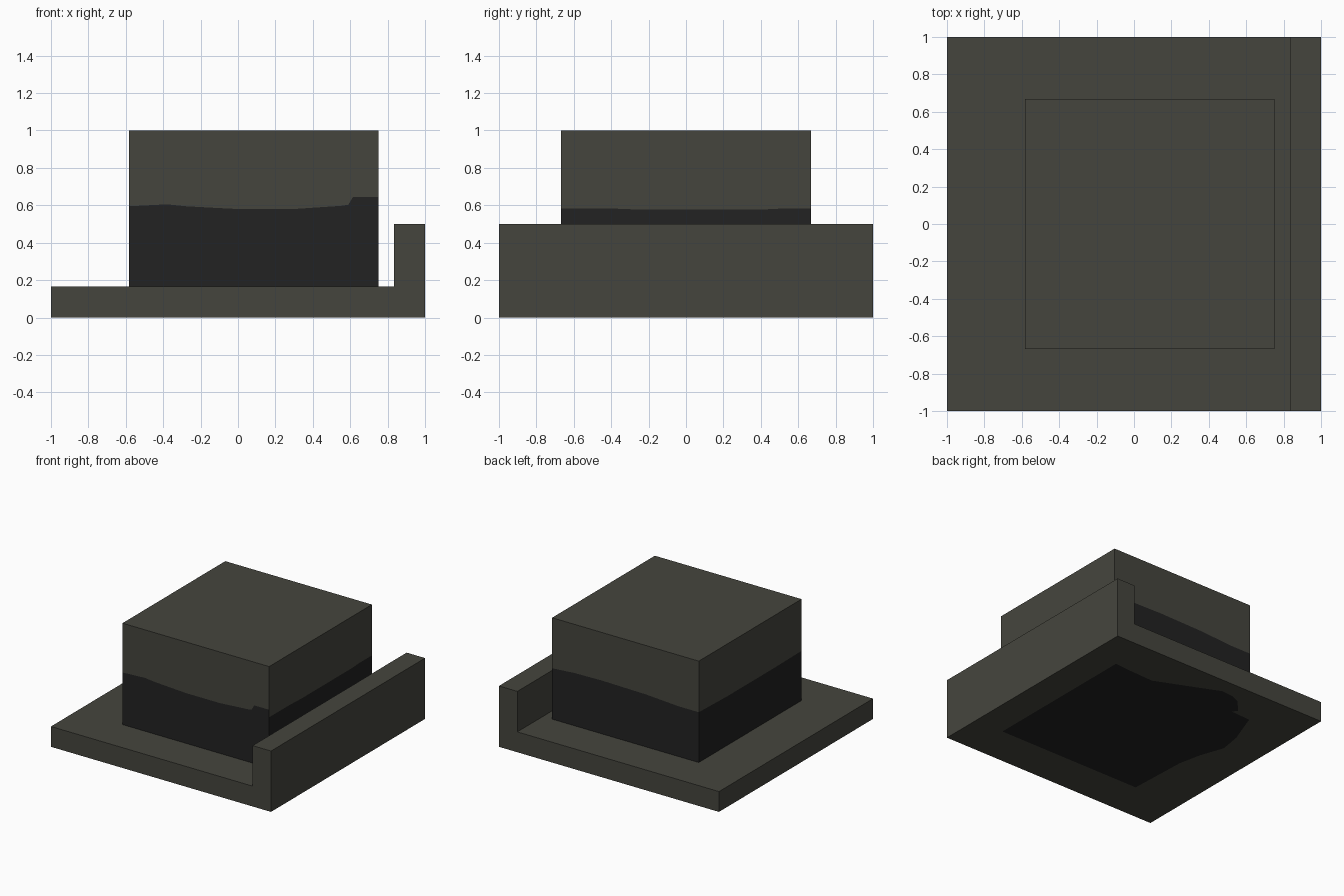
import bpy, bmesh

if "Cube" in bpy.data.objects:
    bpy.data.objects.remove(bpy.data.objects["Cube"])


def material(name, color):
    m = bpy.data.materials.new(name)
    m.diffuse_color = (*color, 1)
    m.use_nodes = True
    m.node_tree.nodes["Principled BSDF"].inputs["Base Color"].default_value = m.diffuse_color
    return m


GREY = material("warm_grey", (0.060, 0.060, 0.048))
DARK = material("near_black", (0.0159, 0.0159, 0.0159))


def finish(bm, name):
    bmesh.ops.remove_doubles(bm, verts=bm.verts, dist=1e-5)
    bmesh.ops.recalc_face_normals(bm, faces=bm.faces)
    mesh = bpy.data.meshes.new(name)
    bm.to_mesh(mesh)
    bm.free()
    mesh.materials.append(GREY)
    mesh.materials.append(DARK)
    ob = bpy.data.objects.new(name, mesh)
    bpy.context.collection.objects.link(ob)
    return ob


# Base slab with raised wall: L profile extruded along y, open underneath
FLOOR, WALL, WALL_X = 0.167, 0.5, 0.833
profile = [(1, 0), (1, WALL), (WALL_X, WALL), (WALL_X, FLOOR), (-1, FLOOR), (-1, 0)]
bm = bmesh.new()
ends = [[bm.verts.new((x, y, z)) for x, z in profile] for y in (-1, 1)]
for end in ends:
    bm.faces.new(end)
for i in range(len(profile) - 1):
    bm.faces.new((ends[0][i], ends[0][i + 1], ends[1][i + 1], ends[1][i]))

# Underside: a dark irregular patch cut flush into the bottom face
patch = [(0.74, -0.66), (0.74, 0.67), (0.60, 0.66), (0.37, 0.65), (0.09, 0.77),
         (-0.14, 0.87), (-0.25, 0.86), (-0.32, 0.83), (-0.42, 0.72), (-0.39, 0.68),
         (-0.57, 0.67), (-0.61, 0.56), (-0.67, 0.40), (-0.70, 0.22), (-0.63, 0.02),
         (-0.59, -0.17), (-0.57, -0.66)]
edges = []
for loop in ([(-1, -1), (1, -1), (1, 1), (-1, 1)], patch):
    verts = [bm.verts.new((x, y, 0)) for x, y in loop]
    edges += [bm.edges.new((verts[i - 1], v)) for i, v in enumerate(verts)]
bmesh.ops.triangle_fill(bm, edges=edges, use_beauty=True, normal=(0, 0, -1))
for f in bm.faces:
    f.material_index = 0
bm.faces.new(verts).material_index = 1
finish(bm, "base_with_wall")

# Block: each side is split by an uneven line, dark below and grey above
X0, X1, Y0, Y1, TOP = -0.583, 0.75, -0.667, 0.667, 1.0
front = [(X0, .595), (-.48, .60), (-.38, .605), (-.28, .595), (-.1, .585), (0, .58),
         (.3, .58), (.4, .587), (.55, .597), (.59, .603), (.615, .645), (X1, .645)]
back = [(X0, .58), (-.4, .58), (-.1, .598), (.3, .605), (.55, .60), (X1, .585)]
right = [(Y0, .583), (-.4, .583), (-.25, .577), (.4, .577), (.5, .582), (Y1, .582)]
left = [(Y0, .575), (-.3, .57), (.3, .57), (Y1, .58)]
bm = bmesh.new()
sides = [(front, lambda t: (t, Y0)), (back, lambda t: (t, Y1)),
         (right, lambda t: (X1, t)), (left, lambda t: (X0, t))]
for line, place in sides:
    cols = [[bm.verts.new((*place(t), h)) for h in (FLOOR, z, TOP)] for t, z in line]
    for a, b in zip(cols, cols[1:]):
        for k, mat in ((0, 1), (1, 0)):
            bm.faces.new((a[k], b[k], b[k + 1], a[k + 1])).material_index = mat

# Block lid, sharing the upper vertices of the four sides
ring = ([(t, Y0) for t, z in front] + [(X1, t) for t, z in right[1:]]
        + [(t, Y1) for t, z in back[-2::-1]] + [(X0, t) for t, z in left[-2:0:-1]])
bm.faces.new([bm.verts.new((x, y, TOP)) for x, y in ring])
finish(bm, "upper_block")
